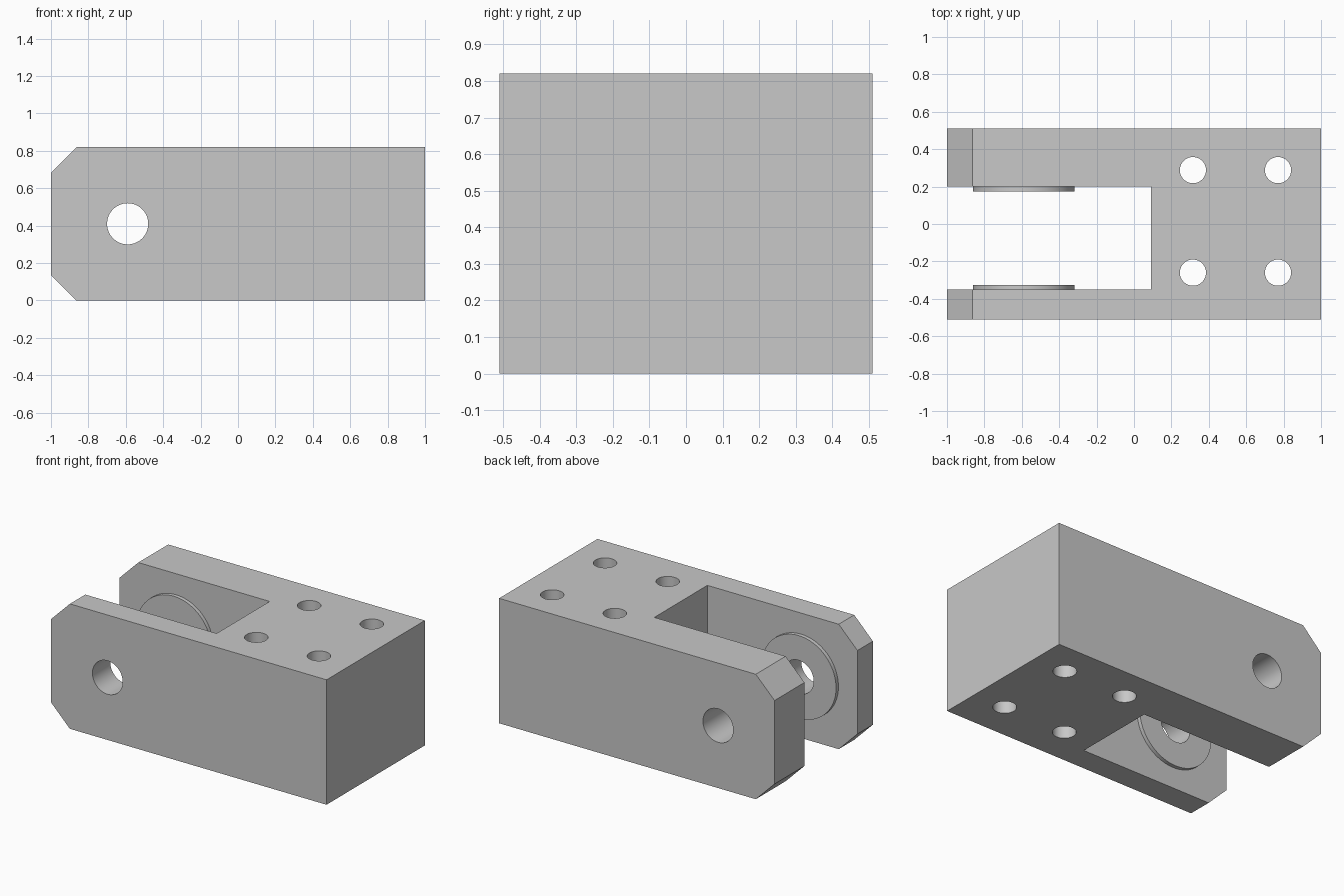
import bpy, bmesh, math
from mathutils import Matrix, Vector

old = bpy.data.objects.get("Cube")
if old:
    bpy.data.objects.remove(old, do_unlink=True)

LENGTH, WIDTH, HEIGHT = 2.0, 1.02, 0.82
CHAMFER = 0.136
SLOT_FRONT, SLOT_BACK, SLOT_END = -0.35, 0.20, 0.09
PIN = Vector((-0.59, 0, HEIGHT / 2))

steel = bpy.data.materials.new("grey steel")
steel.use_nodes = True
grey = (0.58, 0.58, 0.58, 1)
steel.diffuse_color = grey
steel.node_tree.nodes["Principled BSDF"].inputs["Base Color"].default_value = grey


def add_object(name, bm):
    bmesh.ops.recalc_face_normals(bm, faces=bm.faces)
    mesh = bpy.data.meshes.new(name)
    bm.to_mesh(mesh)
    bm.free()
    mesh.materials.append(steel)
    obj = bpy.data.objects.new(name, mesh)
    bpy.context.collection.objects.link(obj)
    return obj


def box(name, low, high):
    low, high = Vector(low), Vector(high)
    bm = bmesh.new()
    bmesh.ops.create_cube(bm, size=1, matrix=Matrix.Translation((low + high) / 2)
                          @ Matrix.Diagonal((*(high - low), 1)))
    return add_object(name, bm)


def cylinder(name, centre, radius, depth, axis="Z"):
    turn = Matrix.Rotation(math.pi / 2, 4, "X") if axis == "Y" else Matrix()
    bm = bmesh.new()
    bmesh.ops.create_cone(bm, cap_ends=True, segments=64, radius1=radius, radius2=radius,
                          depth=depth, matrix=Matrix.Translation(centre) @ turn)
    return add_object(name, bm)


def combine(target, tool, operation):
    bpy.context.view_layer.objects.active = target
    mod = target.modifiers.new(tool.name, "BOOLEAN")
    mod.operation, mod.solver, mod.object = operation, "EXACT", tool
    bpy.ops.object.modifier_apply(modifier=mod.name)
    bpy.data.objects.remove(tool, do_unlink=True)


# Block with two chamfered edges at the fork end
end = LENGTH / 2
profile = [(-end, CHAMFER), (-end + CHAMFER, 0), (end, 0), (end, HEIGHT),
           (-end + CHAMFER, HEIGHT), (-end, HEIGHT - CHAMFER)]
bm = bmesh.new()
face = bm.faces.new([bm.verts.new((x, -WIDTH / 2, z)) for x, z in profile])
sweep = bmesh.ops.extrude_face_region(bm, geom=[face])
bmesh.ops.translate(bm, vec=(0, WIDTH, 0),
                    verts=[v for v in sweep["geom"] if isinstance(v, bmesh.types.BMVert)])
clevis = add_object("clevis_block", bm)

# Slot between the two cheeks
combine(clevis, box("slot", (-2, SLOT_FRONT, -1), (SLOT_END, SLOT_BACK, 2)), "DIFFERENCE")

# Thin round bosses on the inner cheek faces
for y in (SLOT_FRONT, SLOT_BACK):
    combine(clevis, cylinder("boss", (PIN.x, y, PIN.z), 0.272, 0.05, "Y"), "UNION")

# Pin hole and four mounting holes
combine(clevis, cylinder("pin_hole", PIN, 0.11, 3, "Y"), "DIFFERENCE")
for x in (0.315, 0.77):
    for y in (-0.26, 0.288):
        combine(clevis, cylinder("bolt_hole", (x, y, HEIGHT / 2), 0.07, 2), "DIFFERENCE")

# Smooth the round walls only
bpy.ops.object.select_all(action="DESELECT")
clevis.select_set(True)
bpy.context.view_layer.objects.active = clevis
bpy.ops.object.shade_smooth_by_angle(angle=math.radians(30))
